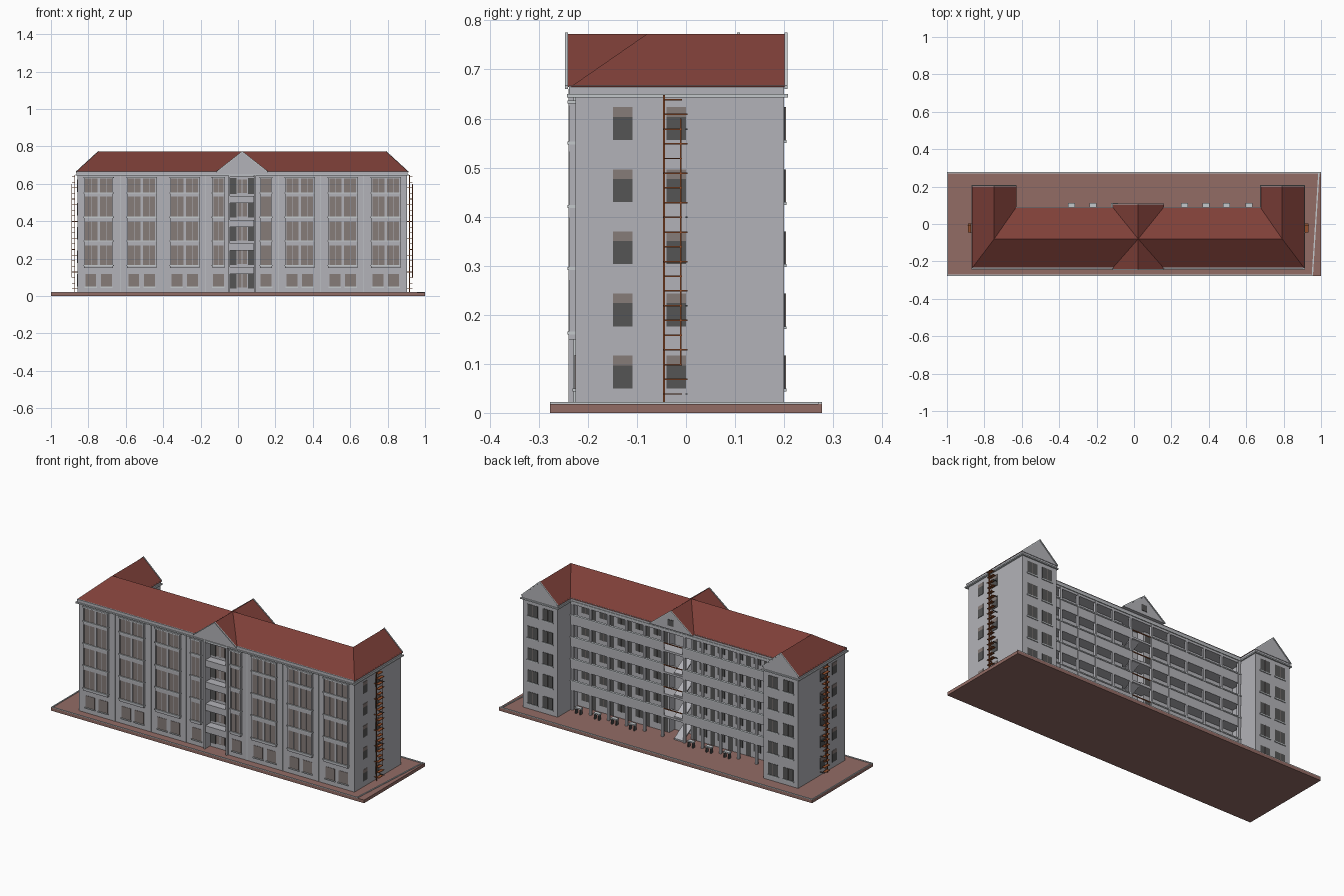
import bpy, bmesh
from mathutils import Vector

cube = bpy.data.objects.get("Cube")
if cube:
    bpy.data.objects.remove(cube, do_unlink=True)


def material(name, r, g, b):
    m = bpy.data.materials.new(name)
    m.use_nodes = True
    m.diffuse_color = (r, g, b, 1)
    m.node_tree.nodes["Principled BSDF"].inputs["Base Color"].default_value = (r, g, b, 1)
    return m


WALL = material("grey plaster", .45, .45, .48)
ROOF = material("red roof tile", .21, .05, .04)
PAVE = material("brown paving", .29, .15, .13)
GLASS = material("brown grey glass", .24, .2, .19)
DARK = material("dark window", .09, .09, .09)
RUST = material("rusty iron", .3, .08, .025)
TRIM = material("pale stone", .55, .58, .6)

MID = .0225                     # symmetry line of the building
FLOOR = .1265                   # storey height
BASE = .02
LEVELS = [BASE + FLOOR * k for k in range(5)]


class Part:
    """Collects boxes and polygons into one object."""

    def __init__(self, name, *mats):
        self.name, self.mats, self.bm = name, mats, bmesh.new()

    def box(self, x0, x1, y0, y1, z0, z1, mat=0):
        vs = bmesh.ops.create_cube(self.bm, size=1)["verts"]
        for v in vs:
            v.co = Vector(((x0 + x1) / 2 + v.co.x * (x1 - x0),
                           (y0 + y1) / 2 + v.co.y * (y1 - y0),
                           (z0 + z1) / 2 + v.co.z * (z1 - z0)))
        for f in {f for v in vs for f in v.link_faces}:
            f.material_index = mat

    def pair(self, a, b, *rest, **kw):
        """Same box on both sides of the symmetry line."""
        self.box(MID + a, MID + b, *rest, **kw)
        self.box(MID - b, MID - a, *rest, **kw)

    def hull(self, points):
        vs = [self.bm.verts.new(p) for p in points]
        bmesh.ops.convex_hull(self.bm, input=vs)

    def beam(self, p, q, r, x0, x1):
        """Sloping flight in the xz or yz direction, r thick."""
        self.hull([(x, y, z + d) for x, y, z in
                   [(x0, p[0], p[1]), (x1, p[0], p[1]), (x0, q[0], q[1]), (x1, q[0], q[1])]
                   for d in (0, r)])

    def done(self, rule=None):
        bmesh.ops.recalc_face_normals(self.bm, faces=self.bm.faces)
        if rule:
            for f in self.bm.faces:
                f.material_index = rule(f)
        me = bpy.data.meshes.new(self.name)
        self.bm.to_mesh(me)
        self.bm.free()
        for m in self.mats:
            me.materials.append(m)
        ob = bpy.data.objects.new(self.name, me)
        bpy.context.collection.objects.link(ob)
        return ob


# paved base with pale kerb
p = Part("paved_base", PAVE, TRIM)
p.box(-1, 1, -.277, .277, 0, .018)
p.box(-1, 1, .27, .277, .018, .022, 1)
p.box(-1, -.994, -.277, .277, .018, .022, 1)
p.box(-1, .95, -.277, -.271, .018, .022, 1)
p.hull([(x + dx, y, z) for x, y in ((.95, -.277), (.985, .277))
        for dx in (0, .007) for z in (.017, .022)])
p.done(lambda f: 1 if f.calc_center_median().z > .0181 else 0)

# main walls, stair core and wings
p = Part("main_walls", WALL)
p.pair(.07, .88, -.225, .02, .015, .655)
p.box(MID - .07, MID + .07, -.19, -.03, .015, .655)
p.pair(.6575, .88, 0, .2, .015, .655)
p.done()

# cornice and attic band
p = Part("cornice", WALL, TRIM)
p.box(MID - .885, MID + .885, -.238, .087, .649, .667)
p.pair(.655, .885, 0, .2, .649, .667)
p.box(MID - .892, MID + .892, -.243, .09, .643, .65, mat=1)
p.pair(.65, .892, 0, .208, .643, .65, mat=1)
p.done()


# roofs: hipped main roof, two wing roofs and the middle cross gable
def roof(name, points):
    q = Part(name, ROOF, WALL)
    q.hull(points)
    q.done(lambda f: 1 if abs(f.normal.y) > .98 or f.normal.z < -.5 else 0)


def gable(name, x0, x1, xr, y0, y1):
    roof(name, [(x, y, z) for y in (y0, y1)
                for x, z in ((x0, .664), (x1, .664), (xr, .772))])


EAVE, TOP = .664, .772
W = .888
roof("main_roof", [(MID + s * W, y, EAVE) for s in (-1, 1) for y in (-.236, .09)]
     + [(MID + s * .77, -.08, TOP) for s in (-1, 1)])
gable("left_wing_roof", MID + .652, MID + W, MID + .77, -.08, .203)
gable("right_wing_roof", MID - W, MID - .652, MID - .77, -.08, .203)
gable("cross_gable", MID - .137, MID + .137, MID, -.241, .106)

# gable edge boards and attic window
p = Part("gable_details", TRIM, DARK, ROOF)
for x, h, y in ((MID, .137, -.243), (MID, .137, .108),
                (MID + .77, .118, .205), (MID - .77, .118, .205)):
    for s in (-1, 1):
        p.hull([(x + s * a, y + d, z + e) for a, z in ((h, EAVE), (0, TOP))
                for d in (-.004, .002) for e in (-.004, .003)])
p.box(MID - .018, MID + .018, .1, .109, .685, .72, 1)
p.done(lambda f: f.material_index)

# front bay windows: glazed box, ledges, posts
p = Part("front_bays", GLASS, WALL, TRIM)
for a, b in ((.0975, .157), (.2325, .3825), (.4625, .6125), (.6925, .8425)):
    p.pair(a, b, -.235, -.22, .15, .63)
    for z0, z1 in ((.15, .166), (.271, .297), (.398, .424), (.533, .553), (.627, .637)):
        p.pair(a - .002, b + .002, -.239, -.22, z0, z1, mat=1)
        p.pair(a - .006, b + .006, -.242, -.22, z1 - .006, z1, mat=2)
    wide = b - a > .1
    for x in ([a, (a + b) / 2, b] if wide else [a, b]):
        w = .007 if a < x < b else .003
        p.pair(x - w, x + w, -.238, -.22, .15, .63, mat=1)
    for x in ([a + .035, b - .035] if wide else [(a + b) / 2]):
        p.pair(x - .0012, x + .0012, -.237, -.22, .15, .63, mat=1)
    # ground floor windows below each bay
    for u, v in (((a + .004, a + .062), (b - .062, b - .004)) if wide else ((a, b),)):
        p.pair(u, v, -.227, -.22, .05, .118)
        p.pair(u - .004, v + .004, -.231, -.22, .044, .05, mat=2)
p.done(lambda f: f.material_index)

# shallow downpipes between bays
p = Part("downpipes", TRIM)
for x in (.195, .42, .65):
    p.pair(x - .002, x + .002, -.229, -.22, .02, .645)
p.done()

# front stair tower
p = Part("stair_tower", WALL, GLASS, DARK)
p.pair(.066, .074, -.24, -.18, .02, .66)
for k, z in enumerate(LEVELS):
    p.box(MID - .026, MID + .026, -.194, -.18, z + .025, z + .098, 1)
    p.pair(.03, .064, -.193, -.18, z + .02, z + .105, mat=2)
    p.pair(.0, .0025, -.197, -.18, z + .025, z + .098)
    if k:
        p.box(MID - .064, MID + .064, -.238, -.18, z - .03, z + .008)
p.box(MID - .064, MID + .064, -.238, -.18, .635, .66)
p.done(lambda f: f.material_index)

# side windows and rear wing windows, pale upper light over dark pane
p = Part("end_windows", DARK, GLASS, TRIM)
for z in LEVELS:
    s, m, t = z + .03, z + .077, z + .097
    for y in (-.149, -.04):
        p.pair(.86, .882, y, y + .04, s, m, mat=0)
        p.pair(.86, .882, y, y + .04, m, t, mat=1)
    for x in (.688, .785):
        p.pair(x, x + .064, .18, .202, s, t, mat=0)
        p.pair(x + .031, x + .033, .18, .2035, s, t, mat=1)
        p.pair(x - .004, x + .068, .18, .205, s - .006, s, mat=2)
p.done(lambda f: f.material_index)

# rear galleries: slabs, parapets, columns
p = Part("rear_galleries", WALL, TRIM)
for z in LEVELS[1:]:
    p.box(MID - .66, MID + .66, 0, .085, z - .012, z)
    p.pair(.06, .6575, .078, .085, z - .014, z + .04)
    p.pair(.06, .6575, .075, .089, z + .038, z + .044, mat=1)
p.box(MID - .66, MID + .66, .0, .085, .63, .65)
for k in range(6):
    x = .07 + .115 * k
    p.pair(x - .006, x + .006, .073, .087, .02, .645)
p.done(lambda f: f.material_index)

# rear doors and windows inside the galleries
p = Part("gallery_openings", DARK, GLASS)
for z in LEVELS:
    for k in range(5):
        x = .078 + .115 * k
        p.pair(x, x + .03, .01, .022, z, z + .09, mat=0)
        p.pair(x + .045, x + .092, .01, .022, z + .035, z + .09, mat=0)
        p.pair(x + .067, x + .069, .01, .0235, z + .035, z + .09, mat=1)
p.done(lambda f: f.material_index)

# rear stair flights with rusty rails
p = Part("rear_stairs", WALL, RUST)
for z in LEVELS[:4]:
    h = FLOOR / 2
    p.beam((.08, z), (-.028, z + h), .008, MID - .06, MID - .003)
    p.beam((-.028, z + h), (.08, z + FLOOR - .008), .008, MID + .003, MID + .06)
    p.box(MID - .06, MID + .06, .082, .086, z + FLOOR + .036, z + FLOOR + .041, 1)
p.done(lambda f: f.material_index)

# benches along the rear ground floor
p = Part("rear_benches", TRIM, DARK)
for x in (-.335, -.22, -.105, .27, .385, .495, .615):
    p.box(x - .019, x + .019, .09, .112, .048, .055)
    p.box(x - .017, x - .011, .092, .11, .018, .05, 1)
    p.box(x + .011, x + .017, .092, .11, .018, .05, 1)
p.done(lambda f: f.material_index)

# fire ladders on both ends
p = Part("fire_ladders", RUST, DARK)
p.pair(.893, .897, -.047, -.043, .02, .648)
p.pair(.909, .912, -.012, -.009, .1, .6)
for k in range(21):
    z = .037 + .03 * k
    p.pair(.893, .911, -.045, .003 if k % 2 else -.008, z, z + .003, mat=0)
    if k % 3 == 0:
        p.pair(.875, .911, -.046, -.043, z, z + .003, mat=0)
        p.pair(.875, .911, -.001, .003, z, z + .003, mat=1)
p.done(lambda f: f.material_index)
